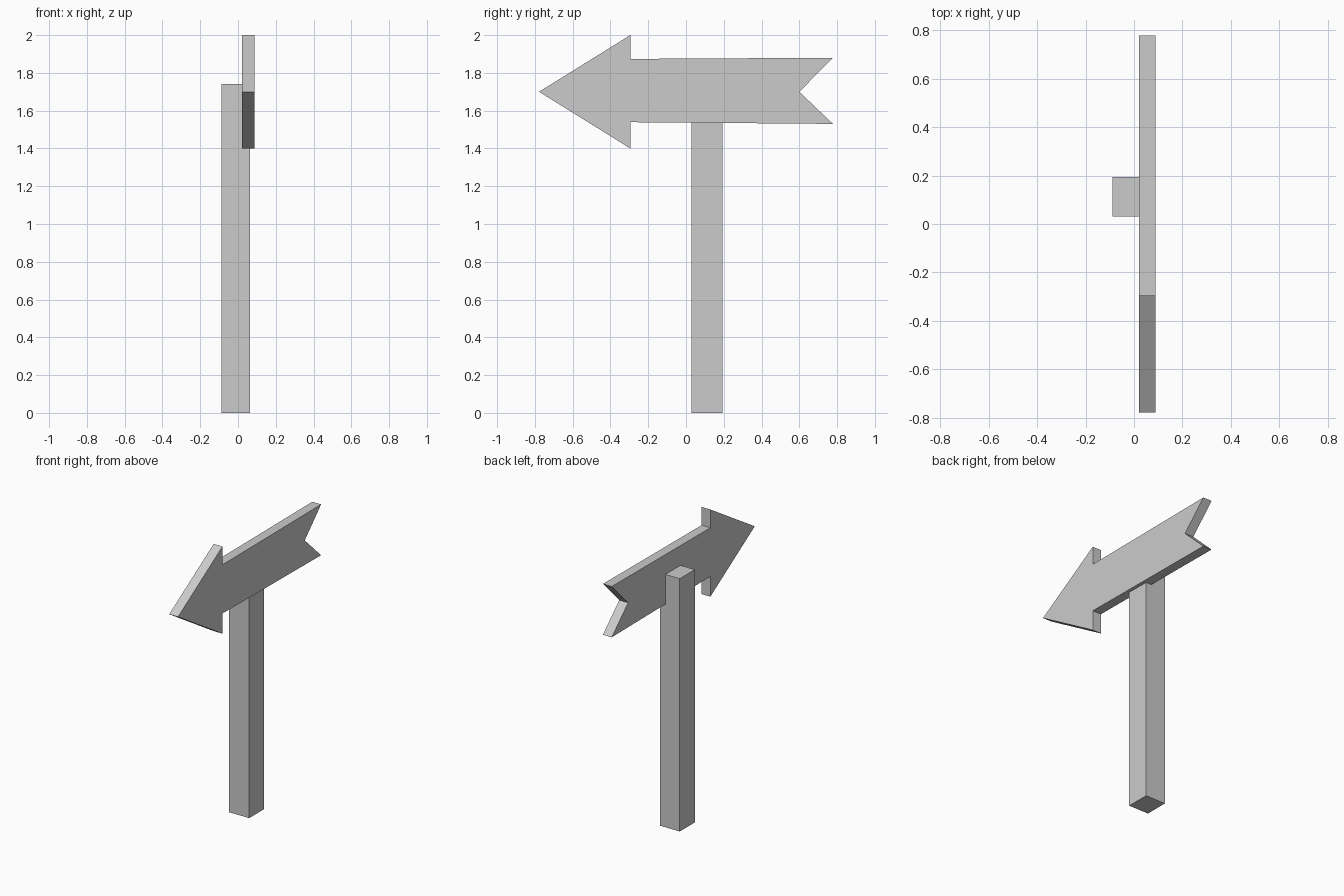
import bpy, bmesh

if "Cube" in bpy.data.objects:
    bpy.data.objects.remove(bpy.data.objects["Cube"])


def extrude_x(name, profile, x0, x1):
    """Extrude a closed (y, z) outline along x."""
    bm = bmesh.new()
    face = bm.faces.new([bm.verts.new((x0, y, z)) for y, z in profile])
    res = bmesh.ops.extrude_face_region(bm, geom=[face])
    moved = [g for g in res["geom"] if isinstance(g, bmesh.types.BMVert)]
    bmesh.ops.translate(bm, verts=moved, vec=(x1 - x0, 0, 0))
    bmesh.ops.recalc_face_normals(bm, faces=bm.faces)
    mesh = bpy.data.meshes.new(name)
    bm.to_mesh(mesh)
    bm.free()
    obj = bpy.data.objects.new(name, mesh)
    bpy.context.collection.objects.link(obj)
    return obj


# Square post, let into the back of the board
extrude_x("post", [(0.03, 0), (0.194, 0), (0.194, 1.74), (0.03, 1.74)], -0.088, 0.064)

# Arrow board with pointed head and notched tail
arrow = [(-0.778, 1.70), (-0.295, 1.40), (-0.295, 1.539), (0.778, 1.53),
         (0.60, 1.70), (0.778, 1.88), (-0.295, 1.874), (-0.295, 2.0)]
extrude_x("arrow_board", arrow, 0.021, 0.088)
